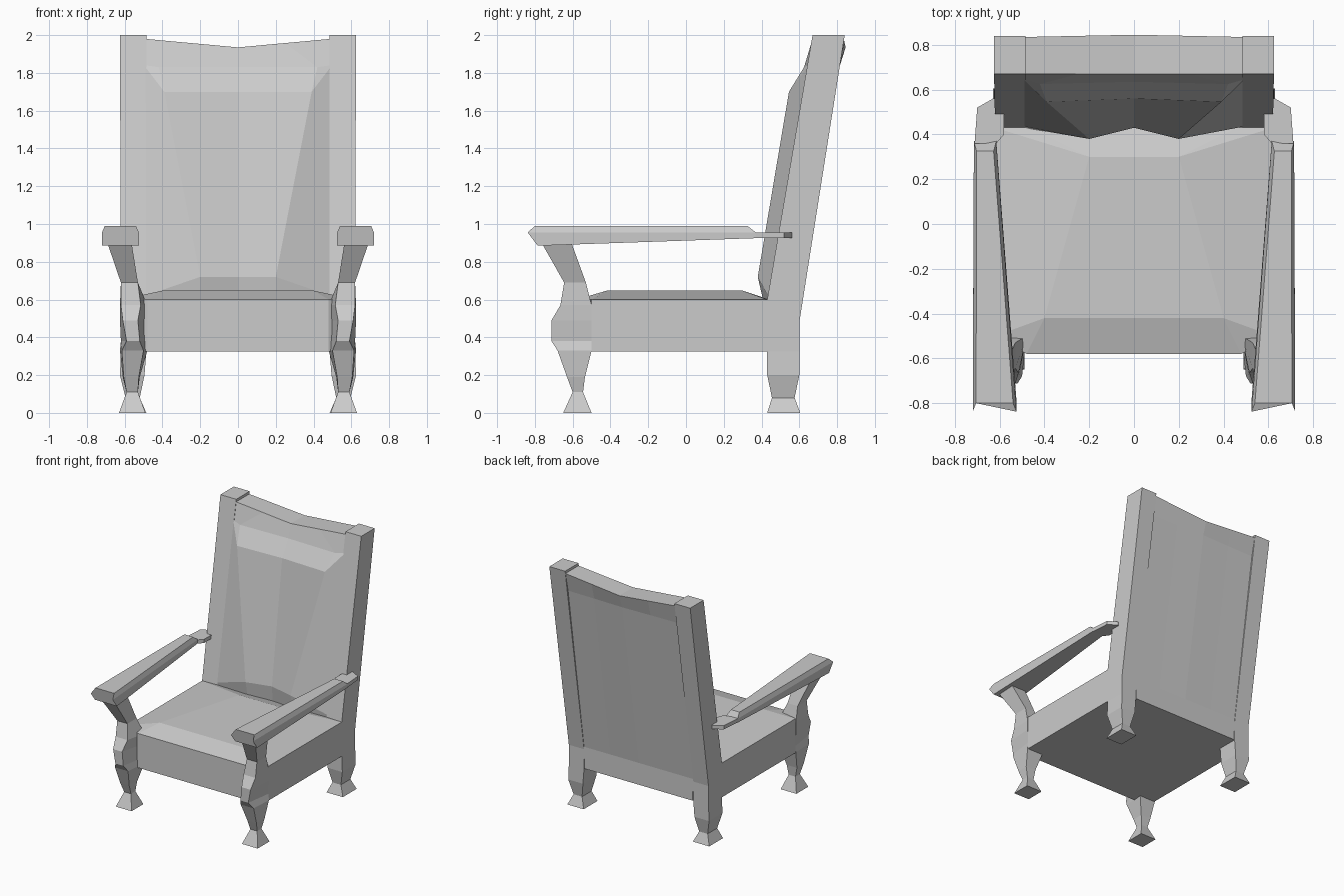
import bpy, bmesh

if "Cube" in bpy.data.objects:
    bpy.data.objects.remove(bpy.data.objects["Cube"])


def loft(name, rings, mirror=False):
    """Skin a list of equal-length point rings, cap both ends, optionally mirror in x."""
    bm = bmesh.new()
    vs = [[bm.verts.new(p) for p in r] for r in rings]
    n = len(vs[0])
    for a, b in zip(vs, vs[1:]):
        for i in range(n):
            j = (i + 1) % n
            bm.faces.new((a[i], a[j], b[j], b[i]))
    bm.faces.new(vs[0])
    bm.faces.new(vs[-1])
    bmesh.ops.recalc_face_normals(bm, faces=bm.faces)
    me = bpy.data.meshes.new(name)
    bm.to_mesh(me)
    bm.free()
    ob = bpy.data.objects.new(name, me)
    bpy.context.collection.objects.link(ob)
    if mirror:
        m = ob.modifiers.new("mirror", 'MIRROR')
        m.use_mirror_merge = False
    return ob


def both_sides(half):
    """Right half of an outline plus its mirror image."""
    return half + [(-x, y, z) for x, y, z in reversed(half)]


# seat: apron block topped by a low raised cushion
foot = [(.48, -.58), (.62, -.50), (.62, .43), (.48, .60)]
top = [(.48, -.58, .6), (.62, -.50, .6), (.62, .43, .6), (.48, .44, .6)]
pad = [(.40, -.42, .647), (.40, -.42, .647), (.20, .30, .647), (.20, .30, .647)]
bottom_ring = both_sides([(x, y, .325) for x, y in foot])
rim_ring = both_sides([(x, y, .60) for x, y in foot])
seat = loft("seat", [bottom_ring, rim_ring])
cushion = loft("seat_cushion", [both_sides(top), both_sides(pad)])
bm = bmesh.new()
bm.from_mesh(cushion.data)
bmesh.ops.remove_doubles(bm, verts=bm.verts, dist=1e-4)
bm.to_mesh(cushion.data)
bm.free()

# back legs running up into the leaning posts: z, x0, x1, y0, y1
post = [(0, .485, .63, .43, .605), (.08, .52, .595, .455, .575), (.20, .495, .625, .43, .60),
        (.325, .485, .62, .43, .60), (.48, .485, .62, .43, .60), (.60, .485, .62, .43, .619),
        (2.0, .485, .625, .67, .84)]
loft("back_post", [[(a, c, z), (b, c, z), (b, d, z), (a, d, z)] for z, a, b, c, d in post], True)

# front legs and arm supports: z, front x0, x1, back x0, x1, y0, y1
leg = [(0, .49, .63, .49, .63, -.65, -.50), (.11, .53, .59, .53, .59, -.60, -.545),
       (.19, .525, .605, .52, .61, -.63, -.535), (.33, .50, .615, .48, .625, -.68, -.50),
       (.38, .52, .59, .48, .62, -.712, -.50), (.49, .53, .61, .48, .625, -.712, -.50),
       (.57, .515, .62, .48, .625, -.665, -.50), (.69, .53, .62, .53, .62, -.645, -.53),
       (.91, .565, .695, .565, .695, -.77, -.61)]
loft("front_leg", [[(a, f, z), (b, f, z), (d, g, z), (c, g, z)] for z, a, b, c, d, f, g in leg], True)


# armrests: bevelled top, undercut front end, thin tongue at the rear post
def arm_ring(xi, xo, y_low, y_mid, y_top, z_low, z_top, bev):
    return [(xi, y_low, z_low), (xo, y_low, z_low), (xo, y_mid, .955),
            (xo - bev, y_top, z_top), (xi + bev, y_top, z_top), (xi, y_mid, .955)]


loft("armrest", [arm_ring(.525, .72, -.785, -.838, -.80, .885, .99, .015),
                 arm_ring(.615, .715, .37, .37, .325, .925, .99, .012)], True)
tongue = [(.615, .36), (.712, .36), (.70, .52), (.63, .56), (.58, .56), (.58, .40)]
loft("armrest_tongue", [[(x, y, z) for x, y in tongue] for z in (.925, .955)], True)

# padded back panel: one closed side profile (y, z) per column
outer = [(.43, .59), (.435, .62), (.642, 1.83), (.645, 1.84), (.67, 1.98),
         (.835, 1.98), (.802, 1.83), (.60, .50), (.60, .40)]
inner = [(.41, .59), (.38, .72), (.545, 1.70), (.625, 1.83), (.67, 1.958),
         (.84, 1.958), (.806, 1.83), (.60, .50), (.60, .40)]
middle = [(.44, .59), (.43, .72), (.56, 1.70), (.635, 1.83), (.67, 1.935),
          (.845, 1.935), (.812, 1.83), (.60, .50), (.60, .40)]
in_x = [.20, .20, .39, .42, .25, .25, .25, .25, .25]


def column(prof, xs):
    return [(x, y, z) for x, (y, z) in zip(xs, prof)]


loft("back_panel", [column(outer, [-.49] * 9), column(inner, [-x for x in in_x]),
                    column(middle, [0] * 9), column(inner, in_x), column(outer, [.49] * 9)])
